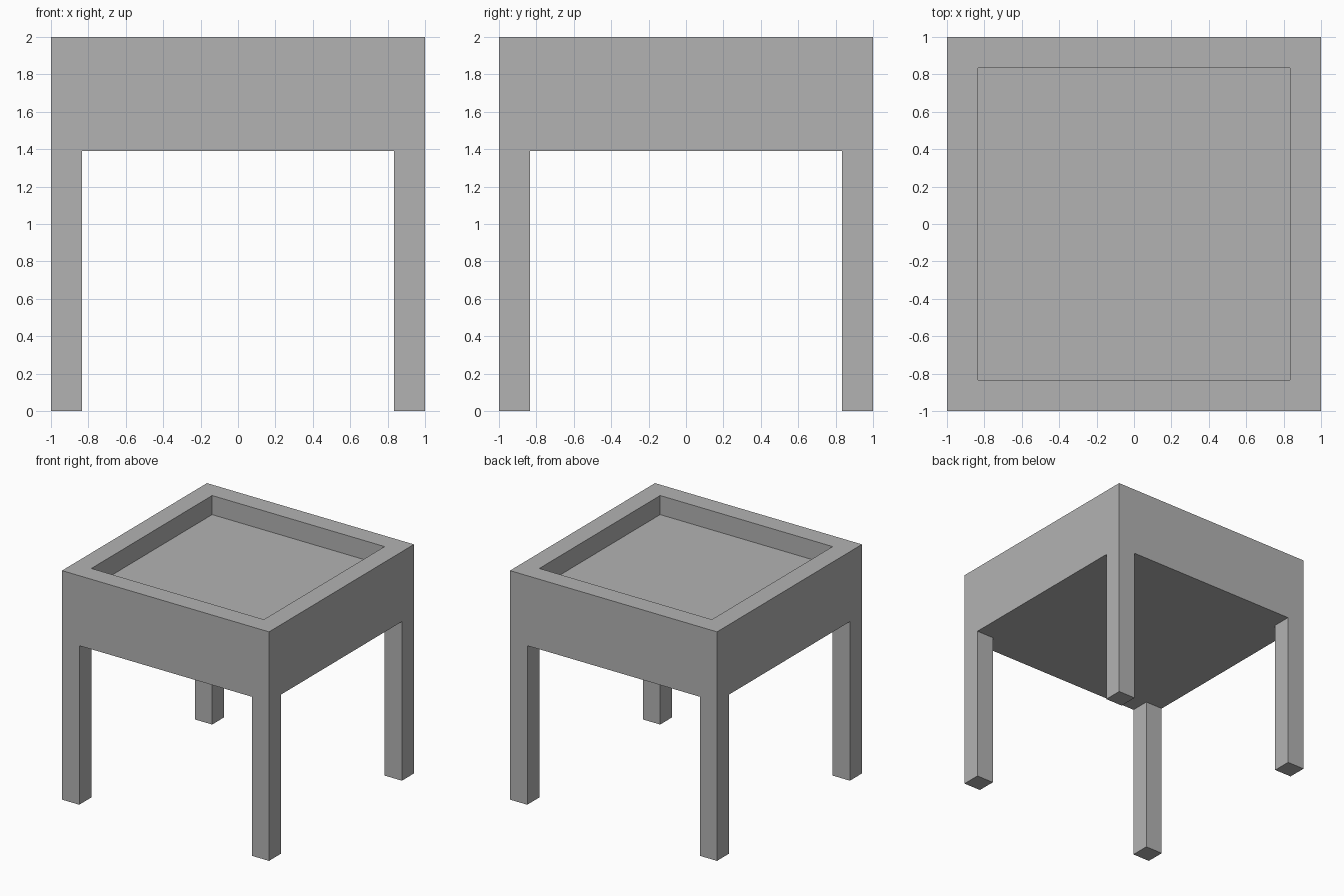
import bpy
import bmesh
from mathutils import Matrix, Vector

default_cube = bpy.data.objects.get("Cube")
if default_cube:
    bpy.data.objects.remove(default_cube, do_unlink=True)

HALF = 1.0            # half the table width
WALL = 1 / 6          # rim width, leg thickness and tray depth
HEIGHT = 2.0
UNDERSIDE = 1.389     # bottom of the apron

grey = bpy.data.materials.new("light_grey")
grey.use_nodes = True
grey.diffuse_color = (0.45, 0.45, 0.45, 1)
grey.node_tree.nodes["Principled BSDF"].inputs["Base Color"].default_value = grey.diffuse_color


def box(low, high):
    """Return a bmesh box between two corners."""
    low, high = Vector(low), Vector(high)
    bm = bmesh.new()
    matrix = Matrix.Translation((low + high) / 2) @ Matrix.Diagonal((*(high - low), 1))
    bmesh.ops.create_cube(bm, size=1, matrix=matrix)
    return bm


def top_face(bm):
    return max(bm.faces, key=lambda f: f.calc_center_median().z)


def finish(bm, name):
    """Turn a bmesh into a named grey object."""
    mesh = bpy.data.meshes.new(name)
    bm.to_mesh(mesh)
    bm.free()
    mesh.materials.append(grey)
    obj = bpy.data.objects.new(name, mesh)
    bpy.context.collection.objects.link(obj)
    return obj


# Table top: a deep block with a sunken tray
bm = box((-HALF, -HALF, UNDERSIDE), (HALF, HALF, HEIGHT))
tray = top_face(bm)
bmesh.ops.inset_region(bm, faces=[tray], thickness=WALL, use_even_offset=True)
floor = bmesh.ops.extrude_discrete_faces(bm, faces=[tray])["faces"][0]
bmesh.ops.translate(bm, verts=floor.verts, vec=(0, 0, -WALL))
finish(bm, "table_top")

# Legs: square posts flush with the corners, open where they meet the top
for y_name, y in (("front", -1), ("back", 1)):
    for x_name, x in (("right", -1), ("left", 1)):
        cx, cy = x * (HALF - WALL / 2), y * (HALF - WALL / 2)
        bm = box((cx - WALL / 2, cy - WALL / 2, 0),
                 (cx + WALL / 2, cy + WALL / 2, UNDERSIDE))
        bmesh.ops.delete(bm, geom=[top_face(bm)], context="FACES_ONLY")
        finish(bm, f"{y_name}_{x_name}_leg")
